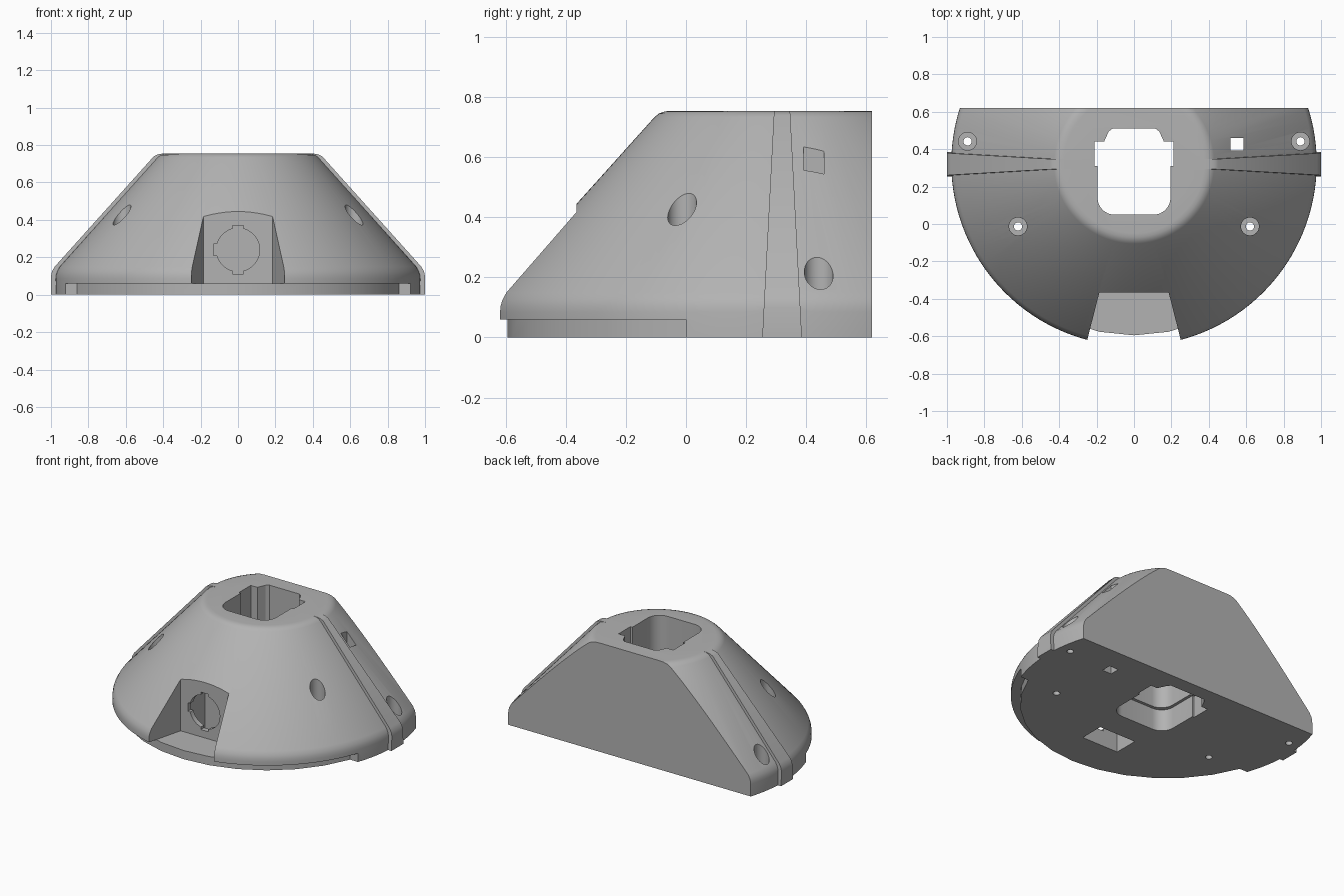
import bpy, bmesh
from math import sin, cos, pi, asin, sqrt
from mathutils import Matrix

old = bpy.data.objects.get("Cube")
if old:
    bpy.data.objects.remove(old)

CY = 0.325      # y of the cone axis
BACK = 0.62     # y of the flat back
TOP = 0.755     # overall height

grey = bpy.data.materials.new("plain_grey")
grey.use_nodes = True
grey.diffuse_color = (0.45, 0.45, 0.45, 1)
grey.node_tree.nodes["Principled BSDF"].inputs["Base Color"].default_value = (0.45, 0.45, 0.45, 1)


def loft(name, rings, matrix=None):
    """Closed solid through a list of equally long point rings."""
    bm = bmesh.new()
    rows = [[bm.verts.new(p) for p in ring] for ring in rings]
    n = len(rows[0])
    for a, b in zip(rows, rows[1:]):
        for i in range(n):
            j = (i + 1) % n
            bm.faces.new((a[i], a[j], b[j], b[i]))
    bm.faces.new(rows[0][::-1])
    bm.faces.new(rows[-1])
    if matrix:
        bm.transform(matrix)
    bmesh.ops.recalc_face_normals(bm, faces=bm.faces)
    mesh = bpy.data.meshes.new(name)
    bm.to_mesh(mesh)
    bm.free()
    obj = bpy.data.objects.new(name, mesh)
    bpy.context.collection.objects.link(obj)
    mesh.materials.append(grey)
    return obj


def prism(name, plan, z0, z1, matrix=None):
    return loft(name, [[(x, y, z) for x, y in plan] for z in (z0, z1)], matrix)


def arc(cx, cy, r, a0, a1, n):
    return [(cx + r * cos(a0 + (a1 - a0) * i / n), cy + r * sin(a0 + (a1 - a0) * i / n))
            for i in range(n + 1)]


def circle(cx, cy, r, n=32):
    return arc(cx, cy, r, 0, 2 * pi, n)[:-1]


def box(x0, x1, y0, y1):
    return [(x0, y0), (x1, y0), (x1, y1), (x0, y1)]


def combine(target, other, operation):
    """Apply a boolean and discard the helper."""
    other.hide_render = True
    mod = target.modifiers.new("boolean", "BOOLEAN")
    mod.operation, mod.solver, mod.object = operation, "EXACT", other
    bpy.ops.object.select_all(action="DESELECT")
    bpy.context.view_layer.objects.active = target
    target.select_set(True)
    bpy.ops.object.modifier_apply(modifier=mod.name)
    bpy.data.objects.remove(other)


def cut(other):
    combine(body, other, "DIFFERENCE")


# Conical housing with rounded shoulders
profile = [(0.977, 0), (0.977, 0.085), (0.975, 0.105), (0.969, 0.125), (0.955, 0.15),
           (0.43, 0.734), (0.415, 0.746), (0.396, 0.753), (0.375, TOP)]
body = loft("conical_housing", [[(x, y, z) for x, y in circle(0, CY, r, 128)] for r, z in profile])

# Tapered rib running over both sides
ribs = []
for x, z in [(1, 0), (1, 0.1), (0.994, 0.125), (0.98, 0.15), (0.45, 0.74), (0.43, 0.75), (0.40, TOP)]:
    h = 0.066 - 0.052 * z
    ribs.append([(sx * x, CY - 0.005 + sy * h, z) for sx, sy in ((-1, -1), (1, -1), (1, 1), (-1, 1))])
combine(body, loft("side_ribs", ribs), "UNION")

# Flat back
cut(prism("back_cutter", box(-2, 2, BACK, 2), -1, 2))

# Recessed lip around the front half of the base
r = 0.92
a = asin(CY / r)
edge = sqrt(r * r - CY * CY)
plan = arc(0, CY, r, pi + a, 2 * pi - a, 12)
plan[0], plan[-1] = (-edge, 0), (edge, 0)
cut(prism("lip_cutter", plan + [(1.3, 0), (1.3, -1.3), (-1.3, -1.3), (-1.3, 0)], -0.1, 0.06))

# Front socket notch with splayed walls
cut(prism("notch_cutter", [(-0.185, -0.365), (0.185, -0.365), (0.347, -1), (-0.347, -1)], 0.06, 1))

# Socket pocket opening downwards, then the keyed round port
cut(prism("pocket_cutter", box(-0.14, 0.14, -0.33, -0.16), -0.1, 0.39))
facing = Matrix.Translation((0, 0, 0.24)) @ Matrix.Rotation(pi / 2, 4, "X")
cut(prism("port_cutter", circle(0, 0, 0.116, 48), 0.25, 0.45, facing))
cut(prism("port_key_cutter", box(-0.03, 0.03, -0.13, 0.13), 0.25, 0.45, facing))
cut(prism("port_side_cutter", box(-0.13, 0, -0.03, 0.03), 0.25, 0.45, facing))


# Central shaft with side keyways, slightly wider near the base
def shaft(g):
    c = 0.09
    w = 0.195 + g
    f = 0.05 - g
    half = arc(w - c, f + c, c, -pi / 2, 0, 8)
    half += [(w, 0.31), (0.21 + g, 0.31), (0.21 + g, 0.44), (0.16 + g, 0.44),
             (0.135 + g, 0.495), (0.115 + g, 0.51 + g / 2)]
    return half + [(-x, y) for x, y in reversed(half)]


cut(prism("shaft_cutter", shaft(0), -0.1, 1))
cut(prism("shaft_base_cutter", shaft(0.02), -0.1, 0.15))

# Counterbored screw holes
for side in (-1, 1):
    for x, y in ((0.62, -0.013), (0.89, 0.442)):
        cut(prism("counterbore_cutter", circle(side * x, y, 0.048), 0.1, 1))
        cut(prism("screw_cutter", circle(side * x, y, 0.022, 20), -0.1, 1))

# Square cable hole on the left
cut(prism("cable_cutter", box(0.515, 0.585, 0.392, 0.46), -0.1, 1))

bpy.ops.object.select_all(action="DESELECT")
bpy.context.view_layer.objects.active = body
body.select_set(True)
bpy.ops.object.shade_smooth_by_angle(angle=0.5)
